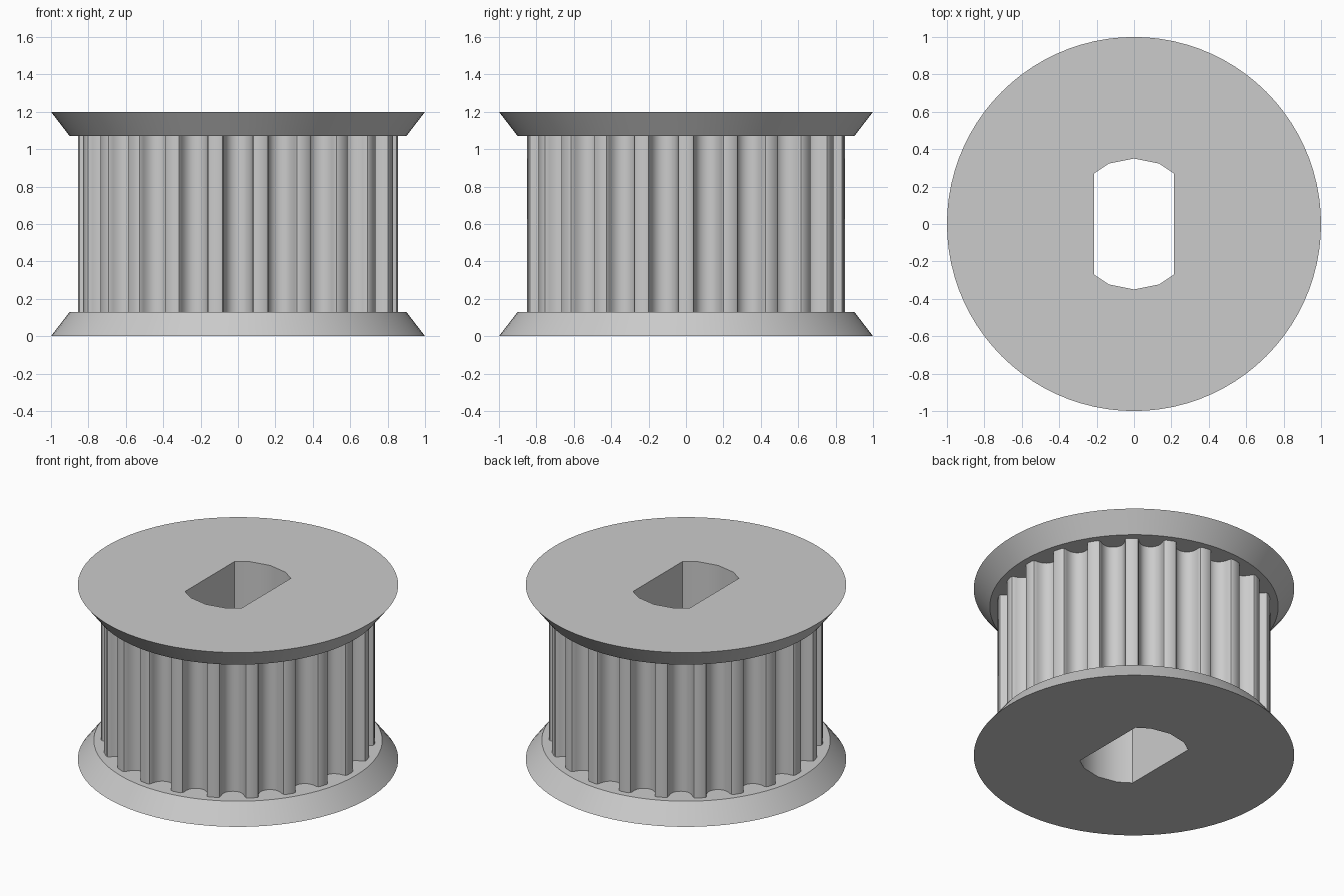
import bpy, bmesh, math
from mathutils import Vector

if "Cube" in bpy.data.objects:
    bpy.data.objects.remove(bpy.data.objects["Cube"], do_unlink=True)

TEETH = 22
OUTER_R = 0.855      # radius over the teeth
FLANGE_R, NECK_R = 1.0, 0.9
FLANGE_H, HEIGHT = 0.13, 1.2
BORE_R, BORE_HALF = 0.35, 0.215

grey = bpy.data.materials.new("plain grey")
grey.use_nodes = True
grey.diffuse_color = (0.6, 0.6, 0.6, 1)
grey.node_tree.nodes["Principled BSDF"].inputs["Base Color"].default_value = (0.6, 0.6, 0.6, 1)


def ring(radius, sides):
    return [(radius * math.sin(2 * math.pi * i / sides),
             -radius * math.cos(2 * math.pi * i / sides)) for i in range(sides)]


def loft(name, low, high, z0, z1):
    """Closed solid between two outlines with equal point counts."""
    bm = bmesh.new()
    a = [bm.verts.new((x, y, z0)) for x, y in low]
    b = [bm.verts.new((x, y, z1)) for x, y in high]
    n = len(a)
    for i in range(n):
        j = (i + 1) % n
        bm.faces.new((a[i], a[j], b[j], b[i]))
    bm.faces.new(a[::-1])
    bm.faces.new(b)
    bmesh.ops.recalc_face_normals(bm, faces=bm.faces)
    mesh = bpy.data.meshes.new(name)
    bm.to_mesh(mesh)
    bm.free()
    obj = bpy.data.objects.new(name, mesh)
    mesh.materials.append(grey)
    bpy.context.collection.objects.link(obj)
    return obj


def combine(target, tool, operation):
    tool.hide_render = True
    mod = target.modifiers.new(operation.lower(), "BOOLEAN")
    mod.operation, mod.solver, mod.object = operation, "EXACT", tool
    bpy.context.view_layer.objects.active = target
    bpy.ops.object.modifier_apply(modifier=mod.name)
    bpy.data.objects.remove(tool, do_unlink=True)


# Toothed drum: rounded groove outline as (half width, depth), repeated around
half = [(0.0946, 0), (0.082, 0.005), (0.0758, 0.0165), (0.0733, 0.030),
        (0.0693, 0.0435), (0.064, 0.056), (0.057, 0.068), (0.0454, 0.081),
        (0.0315, 0.0896), (0.016, 0.095)]
groove = [(-w, d) for w, d in half] + [(0, 0.097)] + half[::-1]
base = math.sqrt(OUTER_R ** 2 - half[0][0] ** 2)
outline = []
for k in range(TEETH):
    turn = 2 * math.pi * k / TEETH
    out = Vector((math.sin(turn), -math.cos(turn)))
    side = Vector((math.cos(turn), math.sin(turn)))
    outline += [tuple(out * (base - d) + side * w) for w, d in groove]
pulley = loft("toothed_pulley", outline, outline, FLANGE_H / 2, HEIGHT - FLANGE_H / 2)

# Conical flanges, widest at the outer ends
wide, neck = ring(FLANGE_R, 88), ring(NECK_R, 88)
combine(pulley, loft("lower_flange", wide, neck, 0, FLANGE_H), "UNION")
combine(pulley, loft("upper_flange", neck, wide, HEIGHT - FLANGE_H, HEIGHT), "UNION")

# Shaft bore: sixteen-sided hole with two flats
bore = loft("bore_cutter", ring(BORE_R, 16), ring(BORE_R, 16), -0.1, HEIGHT + 0.1)
flats = loft("flats", *[[(-BORE_HALF, -1), (BORE_HALF, -1), (BORE_HALF, 1), (-BORE_HALF, 1)]] * 2,
             -0.2, HEIGHT + 0.2)
combine(bore, flats, "INTERSECT")
combine(pulley, bore, "DIFFERENCE")

# Smooth the curved walls, keep the rims crisp
bpy.ops.object.select_all(action="DESELECT")
pulley.select_set(True)
bpy.context.view_layer.objects.active = pulley
bpy.ops.object.shade_smooth_by_angle(angle=math.radians(30))
